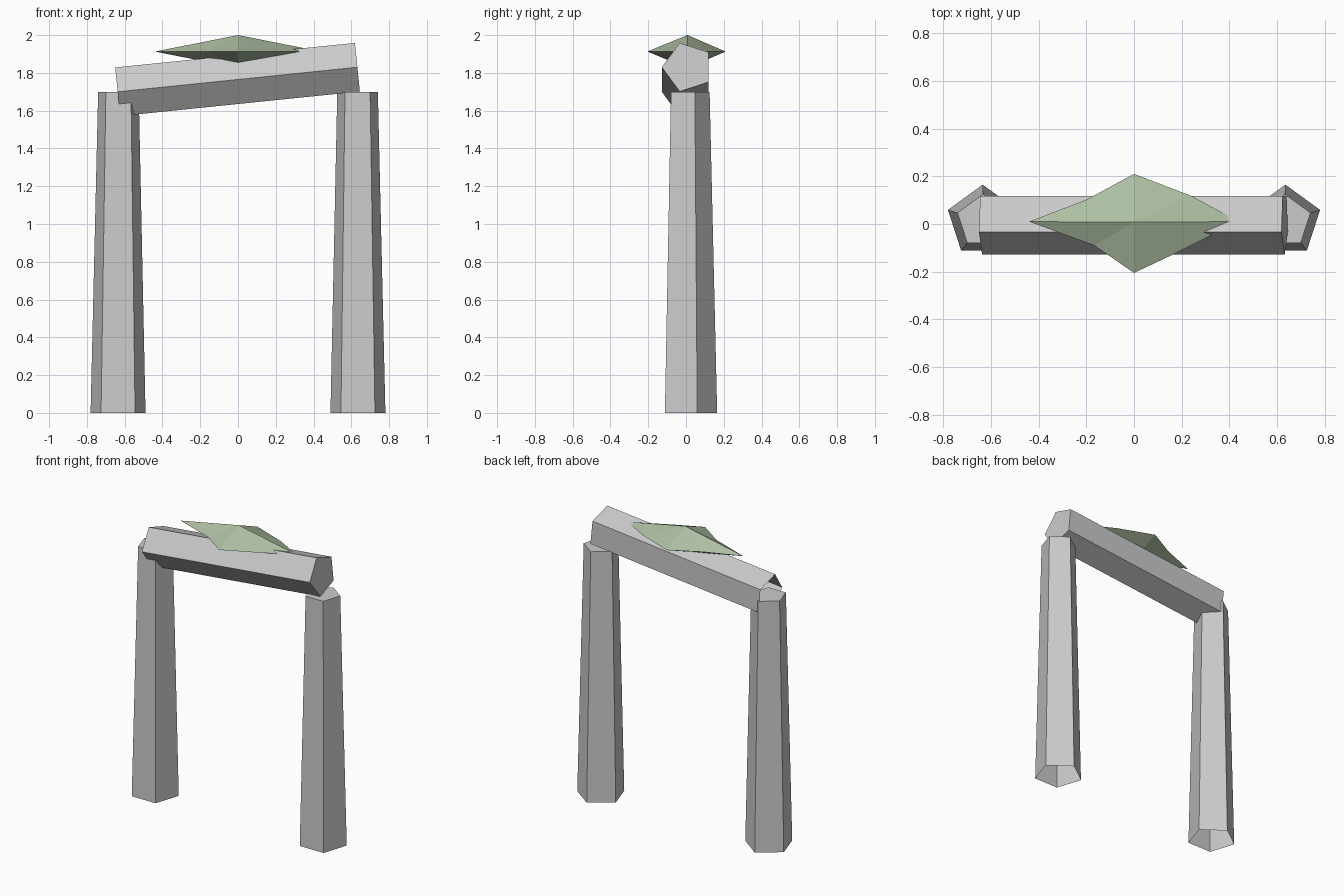
import bpy, bmesh
from math import cos, sin, tau
from mathutils import Vector

if "Cube" in bpy.data.objects:
    bpy.data.objects.remove(bpy.data.objects["Cube"])


def make_object(name, bm):
    bmesh.ops.recalc_face_normals(bm, faces=bm.faces[:])
    mesh = bpy.data.meshes.new(name)
    bm.to_mesh(mesh)
    bm.free()
    obj = bpy.data.objects.new(name, mesh)
    bpy.context.collection.objects.link(obj)
    return obj


def stone(name, start, end, r_start, r_end, point_dir, sides=5):
    """Tapered five-sided stone, capped at its end only."""
    start, end, u = Vector(start), Vector(end), Vector(point_dir)
    w = (end - start).normalized().cross(u)
    bm = bmesh.new()
    rings = []
    for c, r in ((start, r_start), (end, r_end)):
        rings.append([bm.verts.new(c + r * (cos(tau * i / sides) * u + sin(tau * i / sides) * w))
                      for i in range(sides)])
    a, b = rings
    for i in range(sides):
        j = (i + 1) % sides
        bm.faces.new((a[i], a[j], b[j], b[i]))
    bm.faces.new(b)
    return make_object(name, bm)


# Two tapered uprights
for side, label in ((-1, "left"), (1, "right")):
    stone(label + "_pillar", (side * 0.635, 0.012, 0), (side * 0.633, 0.012, 1.70),
          0.153, 0.113, (0, 1, 0))

# Tilted lintel resting on the uprights
stone("lintel", (-0.637, 0.008, 1.70), (0.632, 0.008, 1.83), 0.136, 0.136, (0, -1, 0))

# Flat moss patch: uneven rim joined to a top and a bottom point
rim = [(0.44, 0.01), (0.243, 0.117), (0, 0.21), (-0.2, 0.102),
       (-0.44, 0.01), (-0.167, -0.09), (0, -0.205), (0.17, -0.125)]
bm = bmesh.new()
edge = [bm.verts.new((x, y, 1.913)) for x, y in rim]
top = bm.verts.new((0, 0.008, 2.0))
bottom = bm.verts.new((0, 0.008, 1.826))
for i, v in enumerate(edge):
    n = edge[(i + 1) % len(edge)]
    bm.faces.new((v, n, top))
    bm.faces.new((n, v, bottom))
moss = make_object("moss_patch", bm)
green = bpy.data.materials.new("moss_green")
green.diffuse_color = (0.42, 0.52, 0.36, 1)
green.use_nodes = True
green.node_tree.nodes["Principled BSDF"].inputs["Base Color"].default_value = green.diffuse_color
moss.data.materials.append(green)
